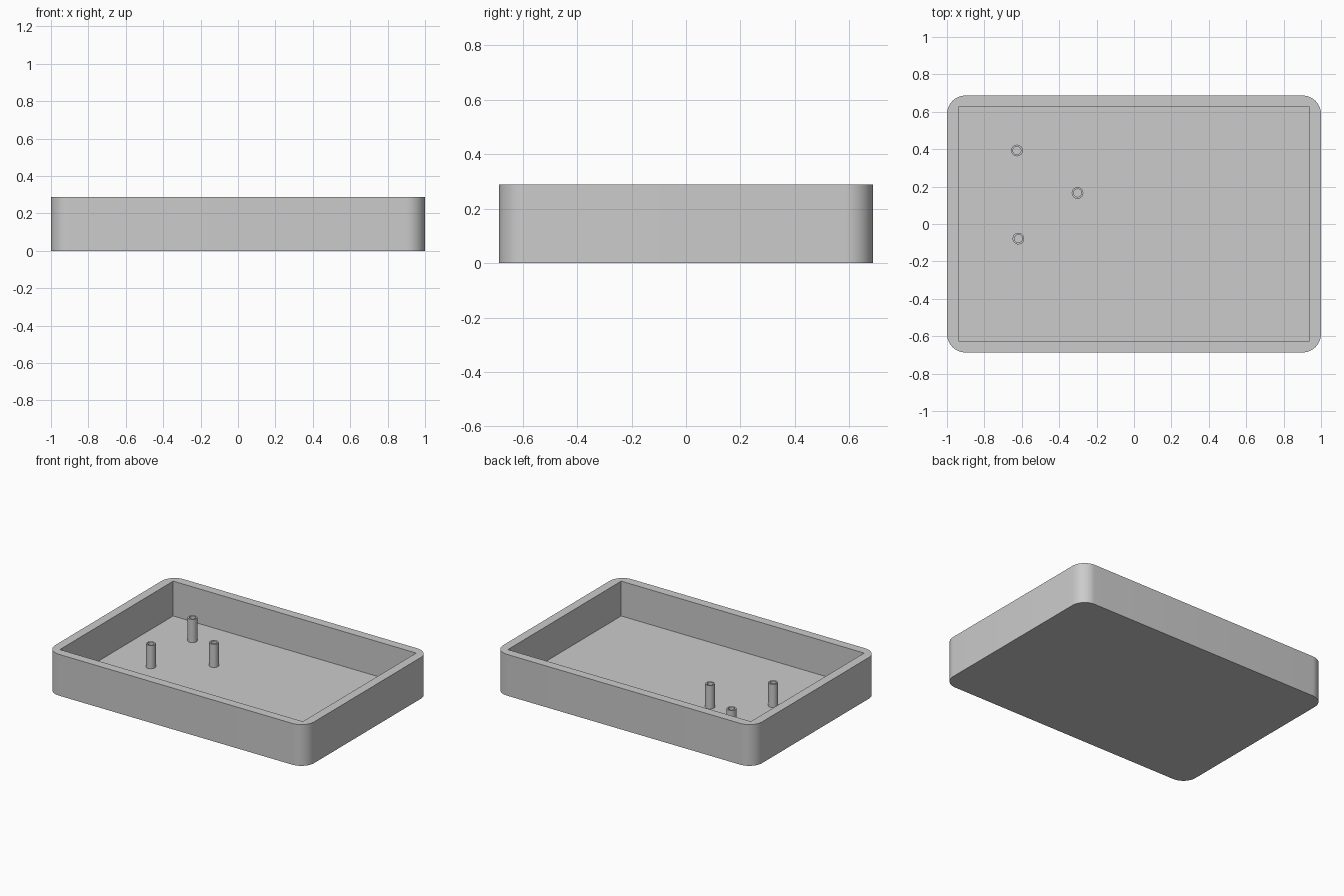
import bpy
import bmesh
from math import radians
from mathutils import Matrix, Vector

LENGTH, DEPTH, HEIGHT = 2.0, 1.374, 0.288
WALL, FLOOR, CORNER = 0.062, 0.045, 0.1
POST_RADIUS, HOLE_RADIUS, POST_TOP = 0.031, 0.021, 0.207

if "Cube" in bpy.data.objects:
    bpy.data.objects.remove(bpy.data.objects["Cube"])

grey = bpy.data.materials.new("plain grey")
grey.use_nodes = True
colour = (0.6, 0.6, 0.6, 1)
grey.diffuse_color = colour
grey.node_tree.nodes["Principled BSDF"].inputs["Base Color"].default_value = colour


def add_object(name, bm):
    bmesh.ops.recalc_face_normals(bm, faces=bm.faces)
    mesh = bpy.data.meshes.new(name)
    bm.to_mesh(mesh)
    bm.free()
    mesh.materials.append(grey)
    obj = bpy.data.objects.new(name, mesh)
    bpy.context.collection.objects.link(obj)
    return obj


def activate(obj):
    bpy.ops.object.select_all(action="DESELECT")
    obj.select_set(True)
    bpy.context.view_layer.objects.active = obj


def smooth(obj):
    activate(obj)
    bpy.ops.object.shade_smooth_by_angle(angle=radians(30))


def box(size, bottom):
    bm = bmesh.new()
    centre = Vector((0, 0, bottom + size[2] / 2))
    bmesh.ops.create_cube(bm, size=1, matrix=Matrix.LocRotScale(centre, None, Vector(size)))
    return bm


# Tray: block with rounded upright corners
bm = box((LENGTH, DEPTH, HEIGHT), 0)
uprights = [e for e in bm.edges if abs(e.verts[0].co.z - e.verts[1].co.z) > HEIGHT / 2]
bmesh.ops.bevel(bm, geom=uprights, offset=CORNER, segments=12, profile=0.5, affect="EDGES")
tray = add_object("tray", bm)

# Square-cornered pocket cut from the block
pocket = add_object("pocket_cutter", box((LENGTH - 2 * WALL, DEPTH - 2 * WALL, HEIGHT), FLOOR))
pocket.hide_render = True
cut = tray.modifiers.new("pocket", "BOOLEAN")
cut.operation = "DIFFERENCE"
cut.solver = "EXACT"
cut.object = pocket
activate(tray)
bpy.ops.object.modifier_apply(modifier=cut.name)
bpy.data.objects.remove(pocket)
smooth(tray)


# Hollow posts: a stepped section spun round the upright axis
def hollow_post(name, x, y):
    bm = bmesh.new()
    section = [(POST_RADIUS, FLOOR), (POST_RADIUS, POST_TOP),
               (HOLE_RADIUS, POST_TOP), (HOLE_RADIUS, FLOOR)]
    verts = [bm.verts.new((r, 0, z)) for r, z in section]
    edges = [bm.edges.new(pair) for pair in zip(verts, verts[1:])]
    bmesh.ops.spin(bm, geom=verts + edges, cent=(0, 0, 0), axis=(0, 0, 1),
                   angle=radians(360), steps=32, use_merge=True)
    bmesh.ops.remove_doubles(bm, verts=bm.verts, dist=0.0001)
    post = add_object(name, bm)
    post.location = (x, y, 0)
    smooth(post)


hollow_post("back_post", -0.626, 0.393)
hollow_post("middle_post", -0.302, 0.166)
hollow_post("front_post", -0.618, -0.078)
